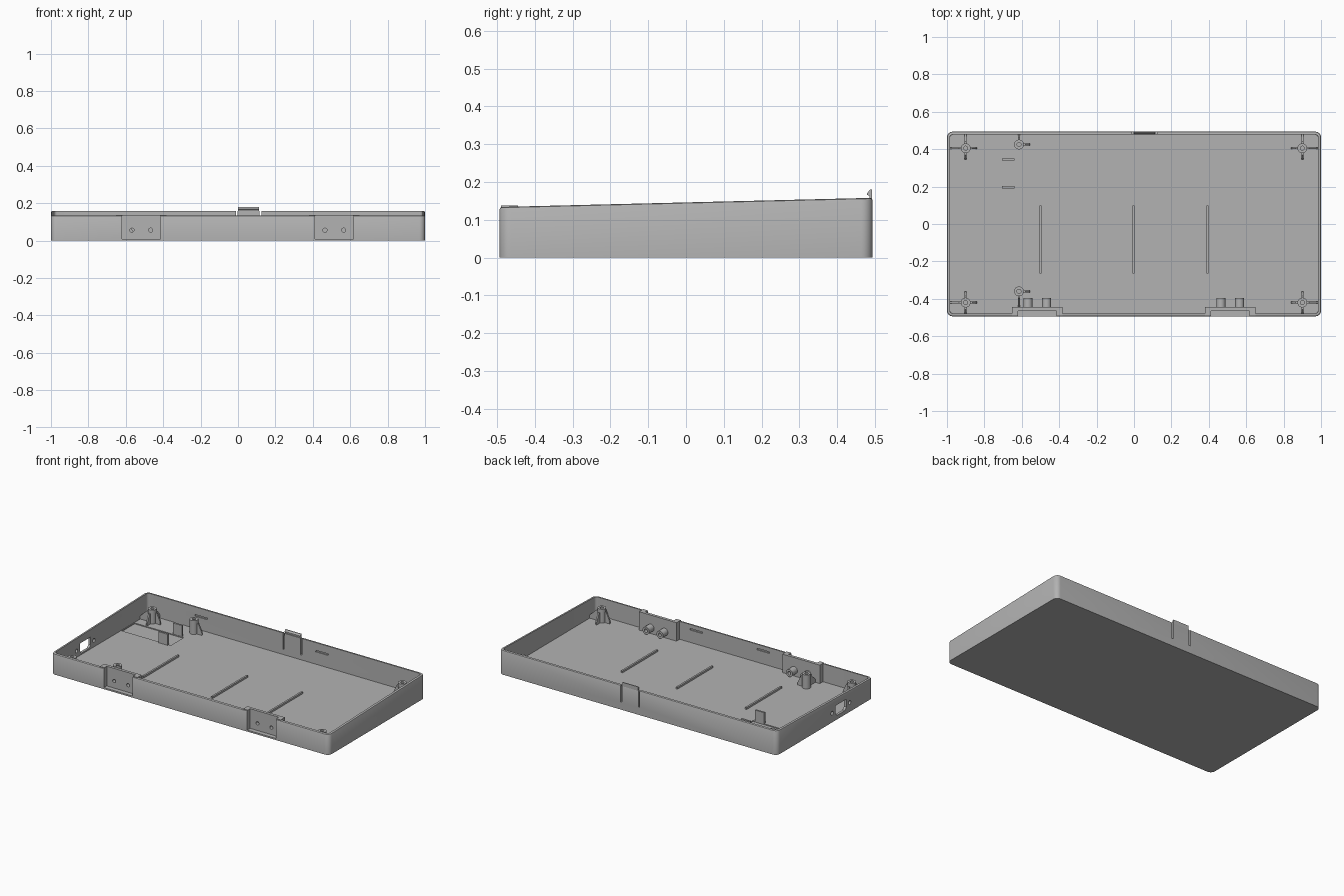
import bpy, bmesh, math
from mathutils import Matrix, Vector

if "Cube" in bpy.data.objects:
    bpy.data.objects.remove(bpy.data.objects["Cube"])

grey = bpy.data.materials.new("plastic_grey")
grey.diffuse_color = (0.45, 0.45, 0.45, 1)
grey.use_nodes = True
grey.node_tree.nodes["Principled BSDF"].inputs["Base Color"].default_value = grey.diffuse_color
FLOOR = 0.018


def make(name, bm):
    bmesh.ops.recalc_face_normals(bm, faces=bm.faces)
    me = bpy.data.meshes.new(name)
    bm.to_mesh(me)
    bm.free()
    me.materials.append(grey)
    ob = bpy.data.objects.new(name, me)
    bpy.context.collection.objects.link(ob)
    return ob


def box(name, x, y, z):
    bm = bmesh.new()
    bmesh.ops.create_cube(bm, size=1)
    for v in bm.verts:
        v.co = [r[0] if c < 0 else r[1] for c, r in zip(v.co, (x, y, z))]
    return make(name, bm)


def cyl(name, radius, length, centre, axis, sides=24):
    bm = bmesh.new()
    bmesh.ops.create_cone(bm, cap_ends=True, segments=sides, radius1=radius,
                          radius2=radius, depth=length)
    rot = Vector((0, 0, 1)).rotation_difference(Vector(axis)).to_matrix().to_4x4()
    bmesh.ops.transform(bm, matrix=Matrix.Translation(centre) @ rot, verts=bm.verts)
    return make(name, bm)


def prism(name, pts, offset):
    """Extrude a flat outline by an offset vector."""
    bm = bmesh.new()
    face = bm.faces.new([bm.verts.new(p) for p in pts])
    new = bmesh.ops.extrude_face_region(bm, geom=[face])["geom"]
    bmesh.ops.translate(bm, vec=offset, verts=[g for g in new if isinstance(g, bmesh.types.BMVert)])
    return make(name, bm)


def loft(name, rings):
    """Skin a stack of closed rings and cap both ends."""
    bm = bmesh.new()
    rows = [[bm.verts.new(p) for p in r] for r in rings]
    n = len(rows[0])
    for a, b in zip(rows, rows[1:]):
        for i in range(n):
            bm.faces.new((a[i], a[(i + 1) % n], b[(i + 1) % n], b[i]))
    bm.faces.new(rows[0])
    bm.faces.new(rows[-1])
    return make(name, bm)


def cut(ob, cutters):
    for c in cutters:
        m = ob.modifiers.new("cut", 'BOOLEAN')
        m.operation, m.solver, m.object = 'DIFFERENCE', 'EXACT', c
    dg = bpy.context.evaluated_depsgraph_get()
    dg.update()
    me = bpy.data.meshes.new_from_object(ob.evaluated_get(dg))
    ob.modifiers.clear()
    ob.data = me


def rim(y):
    return 0.134 + (y + 0.495) * 0.0245


def ring(inset, z=None, drop=0):
    """Rounded rectangle; flat at z, or following the sloping rim."""
    r, pts = 0.03 - inset * 0.8, []
    hx, hy = 1 - inset, 0.4935 - inset
    for k, (sx, sy) in enumerate(((1, 1), (-1, 1), (-1, -1), (1, -1))):
        for i in range(7):
            a = math.pi / 2 * (k + i / 6)
            x, y = sx * (hx - r) + r * math.cos(a), sy * (hy - r) + r * math.sin(a)
            pts.append((x, y, rim(y) - drop if z is None else z))
    return pts


# Tray shell with sloping rim
tray = loft("tray", [ring(0, 0), ring(0, None, 0.006), ring(0.002, None, 0.002),
                     ring(0.006), ring(0.015), ring(0.016, FLOOR)])
cutters = []

# Hinge housings, each with a front recess, screw holes and bosses
for side, cx in (("left", -0.517), ("right", 0.515)):
    recess = box("recess_cutter", (cx - 0.103, cx + 0.103), (-0.6, -0.464), (0.01, 0.3))
    holes = [cyl("hole_cutter", 0.011, 0.4, (cx + d, -0.5, 0.056), (0, 1, 0))
             for d in (-0.05, 0.05)]
    housing = box("hinge_housing_" + side, (cx - 0.135, cx + 0.135),
                  (-0.489, -0.445), (0.005, 0.138))
    cut(housing, [recess] + holes)
    for d, h in zip((-0.05, 0.05), holes):
        boss = cyl("screw_boss_" + side, 0.024, 0.055, (cx + d, -0.422, 0.056), (0, 1, 0))
        cut(boss, [h])
    cutters += [recess] + holes

# Side port opening with two screw holes
py, pz = -0.165, 0.06
cutters.append(prism("port_cutter", [(-1.1, py + y, pz + z) for y, z in (
    (-0.055, 0.035), (0.055, 0.035), (0.055, -0.015), (0.04, -0.033),
    (-0.04, -0.033), (-0.055, -0.015))], (0.2, 0, 0)))
cutters += [cyl("port_hole_cutter", 0.012, 0.2, (-1, py + d, pz), (1, 0, 0)) for d in (-0.09, 0.09)]

# Slits beside the latch, shallow floor pocket, snap grooves in the walls
cutters += [box("slit_cutter", (x, x + 0.01), (0.45, 0.6), (0.05, 0.3)) for x in (-0.012, 0.115)]
cutters.append(box("pocket_cutter", (-0.98, -0.625), (0.203, 0.336), (0.012, 0.05)))
cutters += [box("groove_cutter", (x - 0.045, x + 0.045), (0.46, 0.485), (0.098, 0.108)) for x in (-0.6, 0.27)]
cutters += [box("groove_cutter", (x - 0.045, x + 0.045), (-0.485, -0.46), (0.098, 0.108)) for x in (-0.22, 0.26)]
cut(tray, cutters)
for c in cutters:
    bpy.data.objects.remove(c)

# Latch tongue with inward hook
prism("latch", [(0, 0.4925, 0.14), (0, 0.4925, 0.18), (0, 0.487, 0.18), (0, 0.479, 0.17),
                (0, 0.479, 0.166), (0, 0.485, 0.164), (0, 0.485, 0.14)], (0.113, 0, 0))

# Long floor ribs
for x in (-0.5, -0.003, 0.393):
    box("floor_rib", (x - 0.006, x + 0.006), (-0.265, 0.1), (0.01, FLOOR + 0.012))

# Upright guides beside the pocket
for y in (0.197, 0.345):
    box("pocket_guide", (-0.705, -0.64), (y - 0.006, y + 0.006), (0.01, 0.09))


# Screw posts: tube with fins given as (dx, dy, length)
def post(x, y, fins, top=0.108):
    def circle(r, z):
        return [(x + r * math.cos(i * math.pi / 12), y + r * math.sin(i * math.pi / 12), z)
                for i in range(24)]
    loft("screw_post", [circle(0.026, 0.01), circle(0.026, top), circle(0.011, top), circle(0.011, 0.03)])
    for dx, dy, length in fins:
        t = Vector((-dy, dx, 0)) * 0.005
        pts = [Vector((x + dx * d, y + dy * d, z)) - t for d, z in (
            (0.018, 0.01), (length, 0.01), (length, 0.035), (0.036, 0.085), (0.018, 0.085))]
        prism("post_fin", pts, t * 2)


for s in (-1, 1):
    post(s * 0.9, 0.405, [(s, 0, 0.088), (-s, 0, 0.06), (0, 1, 0.075), (0, -1, 0.06)])
    post(s * 0.9, -0.42, [(s, 0, 0.088), (-s, 0, 0.06), (0, 1, 0.06), (0, -1, 0.062)])
post(-0.615, 0.425, [(1, 0, 0.06), (0, 1, 0.055)])
post(-0.615, -0.36, [(1, 0, 0.06), (0, -1, 0.088)])

# Smooth round surfaces, keep edges sharp
for ob in bpy.context.collection.objects:
    ob.select_set(True)
    bpy.context.view_layer.objects.active = ob
bpy.ops.object.shade_smooth_by_angle(angle=math.radians(35))
